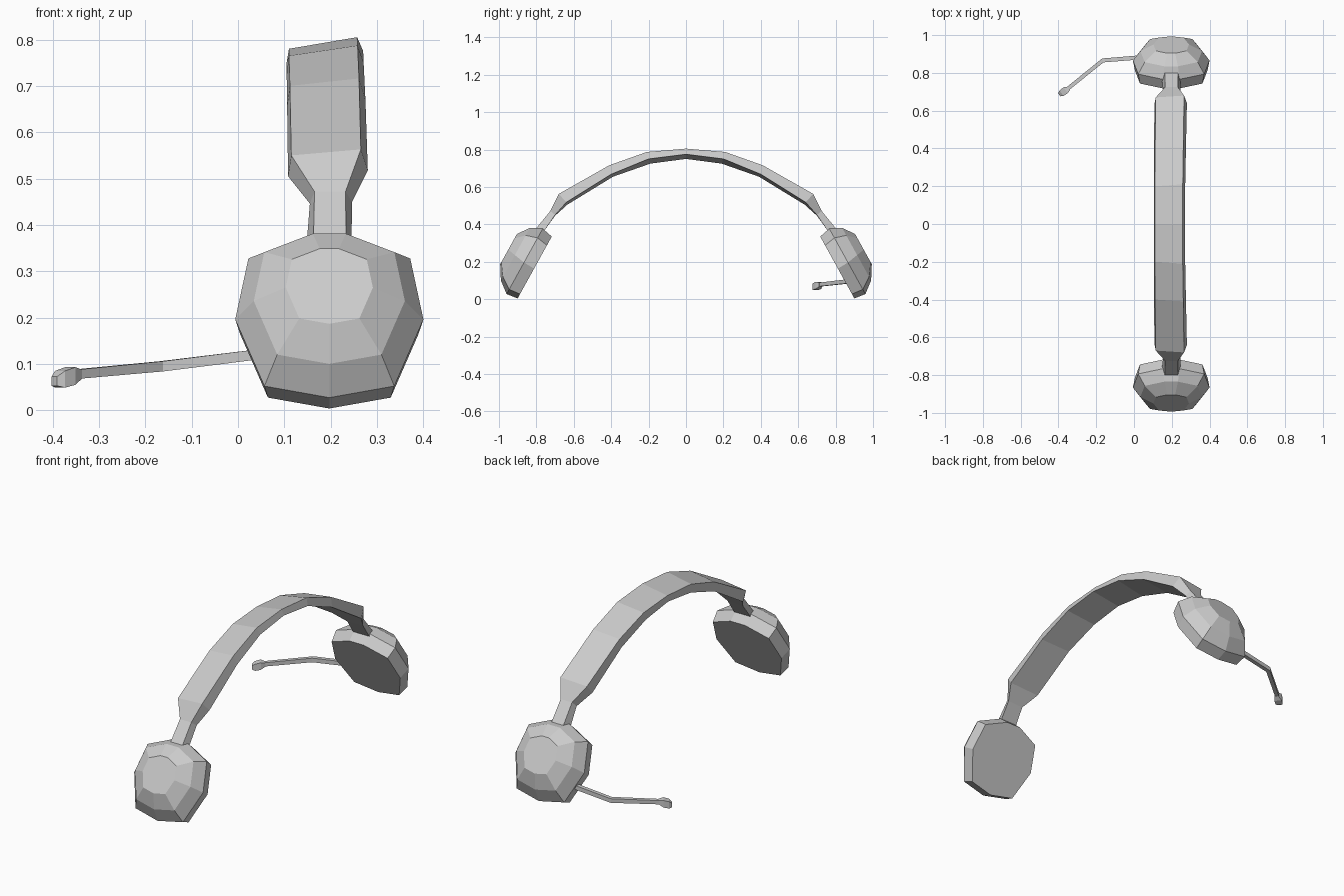
import bpy, bmesh
from mathutils import Vector

CX = 0.197  # centre line of cups and band


def loft(name, rings, cap_start=True, cap_end=True, mirror=False):
    """Skin a list of equal-length vertex rings, optionally mirrored across y."""
    bm = bmesh.new()
    loops = [[bm.verts.new(p) for p in ring] for ring in rings]
    n = len(loops[0])
    for a, b in zip(loops, loops[1:]):
        for i in range(n):
            j = (i + 1) % n
            bm.faces.new((a[i], a[j], b[j], b[i]))
    if cap_start:
        bm.faces.new(loops[0])
    if cap_end:
        bm.faces.new(loops[-1])
    if mirror:
        copy = bmesh.ops.duplicate(bm, geom=bm.verts[:] + bm.edges[:] + bm.faces[:])["geom"]
        for v in copy:
            if isinstance(v, bmesh.types.BMVert):
                v.co.y *= -1
        bmesh.ops.remove_doubles(bm, verts=bm.verts[:], dist=0.0005)
    bmesh.ops.recalc_face_normals(bm, faces=bm.faces[:])
    me = bpy.data.meshes.new(name)
    bm.to_mesh(me)
    bm.free()
    ob = bpy.data.objects.new(name, me)
    bpy.context.collection.objects.link(ob)
    return ob


# Ear cups: faceted domes tilted outwards, flat pad on the inside
half = [(0.22, 0.97), (0.86, 0.69), (1.0, -0.05), (0.69, -0.86)]
outline = half + [(0, -1)] + [(-u, v) for u, v in reversed(half)]
centre = Vector((CX, 0.8075, 0.172))
out = Vector((0, 0.875, 0.483))
up = Vector((0, -0.483, 0.875))
cup_rings = []
for depth, radius, lift in [(0, 0.192, 0), (0.063, 0.203, 0.003),
                            (0.125, 0.163, 0.012), (0.17, 0.094, 0.017)]:
    cup_rings.append([centre + out * depth + up * (lift + v * radius)
                      + Vector((u * radius, 0, 0)) for u, v in outline])
loft("ear_cups", cup_rings, mirror=True)

# Headband: slightly skewed strip narrowing into a neck at each cup
# each station: outer left, outer right, inner right, inner left
band = [
    [(0.110, 0.00, 0.780), (0.257, 0.00, 0.805), (0.270, 0.00, 0.775), (0.105, 0.00, 0.750)],
    [(0.110, 0.20, 0.765), (0.258, 0.21, 0.787), (0.271, 0.20, 0.750), (0.105, 0.19, 0.725)],
    [(0.112, 0.40, 0.700), (0.261, 0.41, 0.716), (0.275, 0.40, 0.668), (0.106, 0.39, 0.655)],
    [(0.115, 0.67, 0.550), (0.265, 0.68, 0.563), (0.280, 0.64, 0.518), (0.108, 0.635, 0.505)],
    [(0.165, 0.725, 0.472), (0.232, 0.725, 0.472), (0.246, 0.700, 0.450), (0.155, 0.700, 0.446)],
    [(0.163, 0.800, 0.380), (0.233, 0.800, 0.380), (0.245, 0.755, 0.370), (0.149, 0.755, 0.370)],
    [(0.165, 0.850, 0.330), (0.231, 0.850, 0.330), (0.241, 0.800, 0.320), (0.153, 0.800, 0.320)],
]
loft("headband", band, cap_start=False, mirror=True)


def square(x, y, z, r, side):
    """Square section across the boom; side is its horizontal direction."""
    s = Vector((side[0], side[1], 0)).normalized() * r
    h = Vector((0, 0, r))
    c = Vector((x, y, z))
    return [c + s + h, c - s + h, c - s - h, c + s - h]


# Microphone boom, bent forward, ending in a small faceted tip
loft("microphone_boom", [square(0.07, 0.885, 0.124, 0.011, (0, 1)),
                         square(-0.165, 0.866, 0.095, 0.011, (-0.35, 1)),
                         square(-0.350, 0.717, 0.078, 0.010, (-0.6, 0.8))])
loft("microphone_tip", [square(-0.343, 0.720, 0.078, 0.010, (-0.6, 0.8)),
                        square(-0.362, 0.708, 0.074, 0.019, (-0.6, 0.8)),
                        square(-0.384, 0.692, 0.067, 0.018, (-0.6, 0.8)),
                        square(-0.396, 0.684, 0.063, 0.010, (-0.6, 0.8))])
